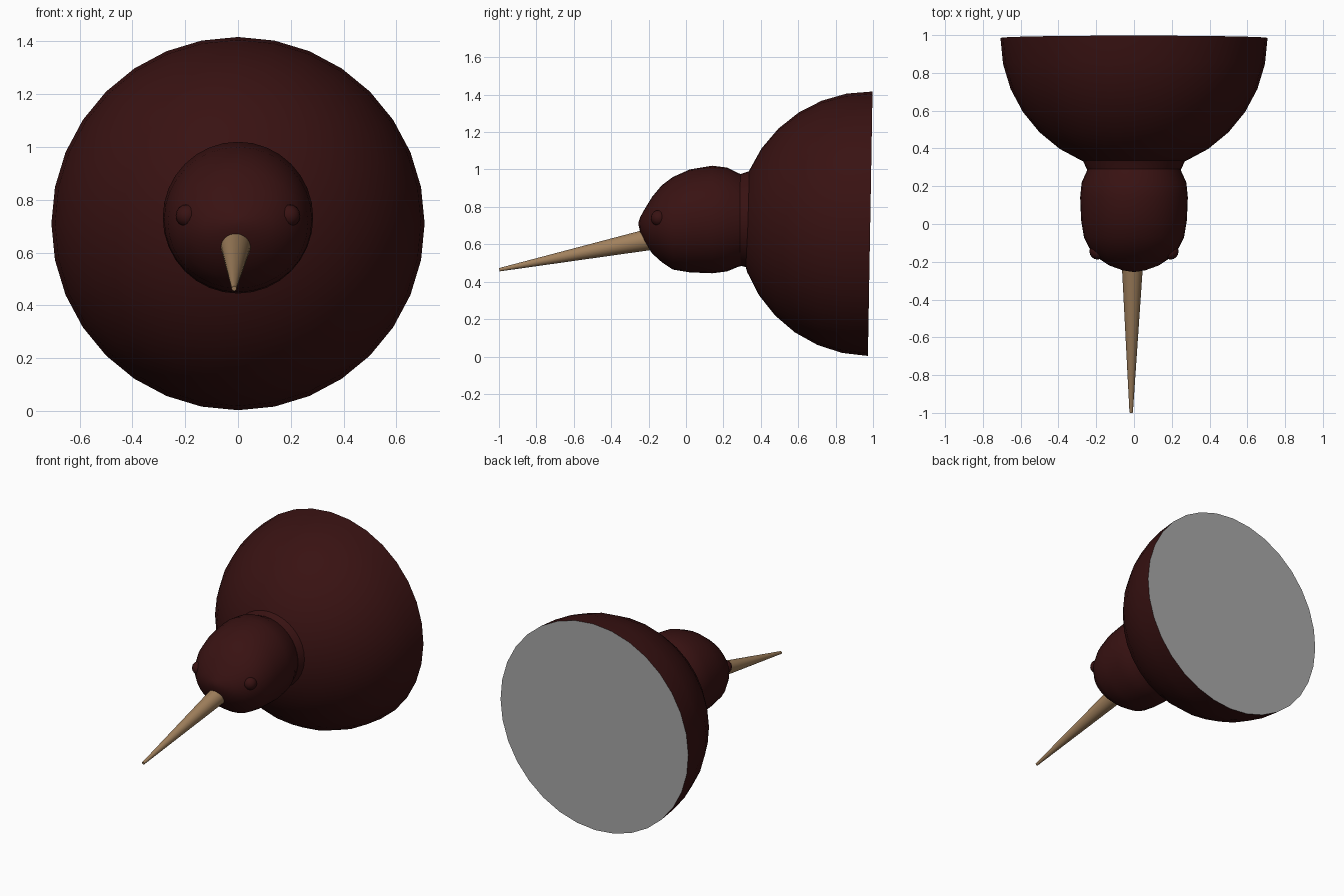
import bpy, bmesh
from math import cos, sin, pi, radians
from mathutils import Vector, Matrix

cube = bpy.data.objects.get("Cube")
if cube:
    bpy.data.objects.remove(cube, do_unlink=True)


def material(name, r, g, b):
    mat = bpy.data.materials.new(name)
    mat.use_nodes = True
    mat.diffuse_color = (r, g, b, 1)
    bsdf = mat.node_tree.nodes["Principled BSDF"]
    bsdf.inputs["Base Color"].default_value = (r, g, b, 1)
    return mat


brown = material("dark red brown", 0.04, 0.006, 0.006)
tan = material("tan", 0.36, 0.22, 0.11)
grey = material("grey", 0.4, 0.4, 0.4)


def finish(name, bm, mats, smooth=40):
    bmesh.ops.recalc_face_normals(bm, faces=bm.faces)
    mesh = bpy.data.meshes.new(name)
    bm.to_mesh(mesh)
    bm.free()
    obj = bpy.data.objects.new(name, mesh)
    bpy.context.collection.objects.link(obj)
    for mat in mats:
        mesh.materials.append(mat)
    bpy.ops.object.select_all(action='DESELECT')
    obj.select_set(True)
    bpy.context.view_layer.objects.active = obj
    bpy.ops.object.shade_smooth_by_angle(angle=radians(smooth))
    return obj


def loft(name, rings, mat, sides=32):
    """Skin elliptical rings (y, half width, top, bottom) along y."""
    bm = bmesh.new()
    loops = []
    for y, w, top, bottom in rings:
        mid, h = (top + bottom) / 2, (top - bottom) / 2
        loops.append([bm.verts.new((w * cos(2 * pi * i / sides), y,
                                    mid + h * sin(2 * pi * i / sides)))
                      for i in range(sides)])
    for a, b in zip(loops, loops[1:]):
        for i in range(sides):
            j = (i + 1) % sides
            bm.faces.new((a[i], a[j], b[j], b[i]))
    bm.faces.new(loops[0])
    bm.faces.new(loops[-1])
    return finish(name, bm, [mat])


# Body: half sphere, cut flat at the back with a grey face
bm = bmesh.new()
bmesh.ops.create_uvsphere(bm, u_segments=32, v_segments=16, radius=0.707)
bmesh.ops.rotate(bm, verts=bm.verts, matrix=Matrix.Rotation(pi / 2, 3, 'X'))
cut = bmesh.ops.bisect_plane(bm, geom=bm.verts[:] + bm.edges[:] + bm.faces[:],
                             plane_co=(0, 0, 0), plane_no=(0, 1, 0),
                             dist=0.001, clear_outer=True)
rim = [e for e in bm.edges if e.is_boundary]
for face in bmesh.ops.contextual_create(bm, geom=rim)["faces"]:
    face.material_index = 1
bmesh.ops.rotate(bm, verts=bm.verts, matrix=Matrix.Rotation(radians(-1), 3, 'X'))
bmesh.ops.translate(bm, verts=bm.verts, vec=(0, 0.985, 0.71))
finish("body", bm, [brown, grey])

# Neck collar
loft("neck_collar", [(0.37, 0.28, 1.01, 0.46), (0.335, 0.27, 0.99, 0.475),
                     (0.29, 0.25, 0.975, 0.485)], brown)

# Head, tapering to the front
loft("head", [(0.32, 0.24, 0.965, 0.49), (0.28, 0.25, 0.98, 0.48),
              (0.22, 0.277, 1.01, 0.455), (0.14, 0.285, 1.02, 0.445),
              (0.02, 0.28, 1.0, 0.45), (-0.07, 0.265, 0.96, 0.465),
              (-0.13, 0.235, 0.915, 0.505), (-0.18, 0.19, 0.855, 0.55),
              (-0.22, 0.13, 0.79, 0.61), (-0.245, 0.06, 0.745, 0.665),
              (-0.253, 0.01, 0.72, 0.7)], brown)

# Eyes
for side, name in ((1, "left_eye"), (-1, "right_eye")):
    bm = bmesh.new()
    bmesh.ops.create_uvsphere(bm, u_segments=16, v_segments=8, radius=0.043)
    bmesh.ops.translate(bm, verts=bm.verts, vec=(side * 0.193, -0.145, 0.74))
    finish(name, bm, [brown])

# Beak: long slender cone sloping down to the tip
base, tip = Vector((-0.008, -0.15, 0.635)), Vector((-0.015, -0.998, 0.464))
axis = tip - base
bm = bmesh.new()
bmesh.ops.create_cone(bm, cap_ends=True, segments=32, radius1=0.06, radius2=0.009,
                      depth=axis.length)
turn = axis.to_track_quat('Z', 'Y').to_matrix().to_4x4()
bm.transform(Matrix.Translation((base + tip) / 2) @ turn)
finish("beak", bm, [tan])
